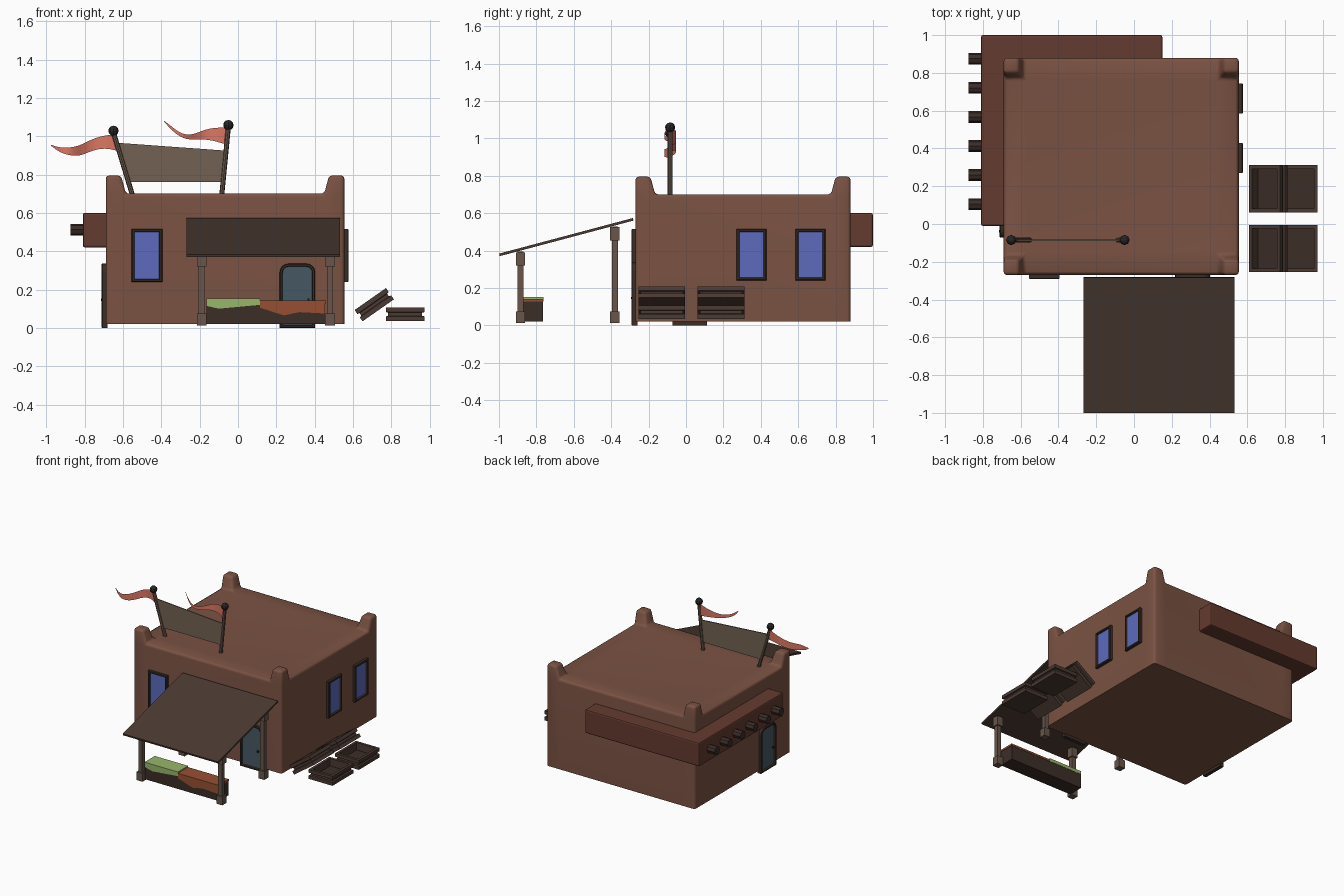
import bpy, bmesh, math
from mathutils import Vector

if "Cube" in bpy.data.objects:
    bpy.data.objects.remove(bpy.data.objects["Cube"])


def mat(name, r, g, b):
    m = bpy.data.materials.new(name)
    m.diffuse_color = [(c / 255) ** 2.2 for c in (r, g, b)] + [1]
    m.use_nodes = True
    m.node_tree.nodes["Principled BSDF"].inputs["Base Color"].default_value = m.diffuse_color
    return m


CLAY = mat("clay", 122, 83, 69)
BAND = mat("dark_clay", 100, 61, 51)
DARK = mat("dark_wood", 62, 49, 44)
WOOD = mat("wood", 104, 86, 76)
AWNING = mat("awning", 76, 60, 53)
GLASS = mat("glass", 92, 106, 186)
DOOR = mat("door", 72, 88, 100)
GREEN = mat("green_cloth", 150, 180, 108)
ORANGE = mat("orange_cloth", 150, 80, 54)
FLAG = mat("flag", 218, 118, 98)
BANNER = mat("banner", 114, 97, 83)
BLACK = mat("black", 42, 42, 42)


def make(name, bm, mats, loc=(0, 0, 0), rot=(0, 0, 0)):
    me = bpy.data.meshes.new(name)
    bm.to_mesh(me)
    bm.free()
    for m in mats:
        me.materials.append(m)
    ob = bpy.data.objects.new(name, me)
    ob.location, ob.rotation_euler = loc, rot
    bpy.context.collection.objects.link(ob)
    return ob


def loft(name, rings, mats, loc=(0, 0, 0), rot=(0, 0, 0)):
    """Skin rings of points and cap both ends; the last cap takes the last material."""
    bm = bmesh.new()
    vs = [[bm.verts.new(p) for p in ring] for ring in rings]
    n = len(rings[0])
    for a, b in zip(vs, vs[1:]):
        for i in range(n):
            j = (i + 1) % n
            bm.faces.new((a[i], a[j], b[j], b[i]))
    bm.faces.new(vs[0])
    bm.faces.new(vs[-1]).material_index = len(mats) - 1
    bmesh.ops.recalc_face_normals(bm, faces=bm.faces)
    return make(name, bm, mats, loc, rot)


def box(name, x, y, z, m, loc=(0, 0, 0), rot=(0, 0, 0)):
    rings = [[(x[0], y[0], k), (x[1], y[0], k), (x[1], y[1], k), (x[0], y[1], k)] for k in z]
    return loft(name, rings, [m], loc, rot)


def slab(name, outline, y0, y1, m):
    """Extrude an x-z outline along y."""
    return loft(name, [[(x, y, z) for x, z in outline] for y in (y0, y1)], [m])


def rod(name, a, b, r, sides, m):
    a, b = Vector(a), Vector(b)
    bm = bmesh.new()
    bmesh.ops.create_cone(bm, cap_ends=True, segments=sides, radius1=r, radius2=r, depth=(b - a).length)
    return make(name, bm, [m], (a + b) / 2, (b - a).to_track_quat('Z', 'Y').to_euler())


def smooth(ob, angle=40):
    bpy.ops.object.select_all(action='DESELECT')
    ob.select_set(True)
    bpy.context.view_layer.objects.active = ob
    bpy.ops.object.shade_smooth_by_angle(angle=math.radians(angle))


def outline(w, h, r, t):
    """Panel outline inset by t, with rounded top corners when r is set."""
    w, h = w / 2 - t, h - t
    pts = [(-w, t), (w, t)]
    if not r:
        return pts + [(w, h), (-w, h)]
    r -= t
    for cx, start in ((w - r, 0), (r - w, 90)):
        for k in range(5):
            a = math.radians(start + k * 22.5)
            pts.append((cx + r * math.cos(a), h - r + r * math.sin(a)))
    return pts


def opening(name, w, h, r, panel, loc, turn):
    """Framed window or door standing out from a wall."""
    steps = [(0, -0.01), (0, 0.018), (0.004, 0.022), (0.013, 0.022), (0.016, 0.010)]
    rings = [[(u, -d, v) for u, v in outline(w, h, r, t)] for t, d in steps]
    return loft(name, rings, [DARK, panel], loc, (0, 0, math.radians(turn)))


# Main building: a block whose four roof corners are pulled up into horns
X0, X1, Y0, Y1, ROOF, HORN = -0.69, 0.555, -0.27, 0.88, 0.70, 0.105
CX, CY = (X0 + X1) / 2, (Y0 + Y1) / 2
bm = bmesh.new()
bmesh.ops.create_cube(bm, size=1)
for v in bm.verts:
    v.co = (CX + v.co.x * (X1 - X0), CY + v.co.y * (Y1 - Y0), 0.02 + (v.co.z + 0.5) * (ROOF - 0.02))
for co, no in (((X0 + HORN, 0, 0), (1, 0, 0)), ((X1 - HORN, 0, 0), (1, 0, 0)),
               ((0, Y0 + HORN, 0), (0, 1, 0)), ((0, Y1 - HORN, 0), (0, 1, 0))):
    bmesh.ops.bisect_plane(bm, geom=bm.verts[:] + bm.edges[:] + bm.faces[:], plane_co=co, plane_no=no)
bm.normal_update()
corners = []
for f in bm.faces:
    c = f.calc_center_median()
    if f.normal.z > 0.9 and not X0 + HORN < c.x < X1 - HORN and not Y0 + HORN < c.y < Y1 - HORN:
        corners.append(f)
for f in bmesh.ops.extrude_discrete_faces(bm, faces=corners)["faces"]:
    for v in f.verts:
        v.co.z += 0.095
        if X0 + 0.01 < v.co.x < X1 - 0.01:
            v.co.x += math.copysign(0.025, v.co.x - CX)
        if Y0 + 0.01 < v.co.y < Y1 - 0.01:
            v.co.y += math.copysign(0.025, v.co.y - CY)
bmesh.ops.recalc_face_normals(bm, faces=bm.faces)
edges = [e for e in bm.edges if e.calc_face_angle(0) > 0.5 and max(v.co.z for v in e.verts) > 0.1]
bmesh.ops.bevel(bm, geom=edges, offset=0.018, segments=3, profile=0.5, affect='EDGES', clamp_overlap=True)
smooth(make("building", bm, [CLAY]))

# Band around the back left corner with protruding beam ends
band = box("corner_band", (-0.81, 0.15), (-0.01, 1.0), (0.42, 0.60), BAND)
bev = band.modifiers.new("bevel", 'BEVEL')
bev.width, bev.segments = 0.01, 2
for i in range(6):
    y = 0.105 + i * 0.154
    rod("beam_end", (-0.875, y, 0.512), (-0.79, y, 0.512), 0.031, 8, DARK)

# Windows
opening("front_window", 0.16, 0.275, 0, GLASS, (-0.475, Y0, 0.24), 0)
for y in (0.35, 0.665):
    opening("side_window", 0.16, 0.275, 0, GLASS, (X1, y, 0.24), 90)

# Doors with knobs
for name, loc, turn in (("front_door", (0.31, Y0, 0), 0), ("side_door", (X0, 0.02, 0), -90)):
    opening(name, 0.185, 0.335, 0.045, DOOR, loc, turn)
    box(name + "_knob", (0.052, 0.064), (-0.024, -0.005), (0.14, 0.152), BLACK, loc, (0, 0, math.radians(turn)))

# Sloped awning
slope = math.atan(0.266)
box("awning", (-0.4, 0.4), (-0.37, 0.37), (-0.007, 0.007), AWNING, (0.132, -0.64, 0.472), (slope, 0, 0))

# Awning posts with blocks at foot and head
for x in (-0.19, 0.48):
    for y in (-0.885, -0.38):
        top = 0.364 + (y + 1) * 0.266
        for part, w, z in (("post", 0.016, (0.02, top)), ("post_foot", 0.025, (0.012, 0.075)),
                           ("post_head", 0.025, (top - 0.075, top - 0.004))):
            box(part, (x - w, x + w), (y - w, y + w), z, WOOD)

# Market counter with two draped cloths
box("counter", (-0.165, 0.455), (-0.88, -0.765), (0.02, 0.13), DARK)
box("green_cloth_top", (-0.165, 0.115), (-0.886, -0.763), (0.128, 0.152), GREEN)
slab("green_cloth_drape", [(-0.165, 0.115), (-0.10, 0.10), (0.115, 0.12), (0.115, 0.13), (-0.165, 0.13)],
     -0.886, -0.879, GREEN)
box("orange_cloth_top", (0.115, 0.458), (-0.886, -0.763), (0.128, 0.142), ORANGE)
slab("orange_cloth_drape", [(0.115, 0.105), (0.24, 0.065), (0.32, 0.082), (0.455, 0.075), (0.455, 0.13),
                            (0.115, 0.13)], -0.886, -0.879, ORANGE)

# Open crates: in each pair one lies flat and one leans on it
profile = [(0, 0), (0, 0.025), (0.012, 0.028), (0.012, 0.044), (0, 0.047), (0, 0.072), (0.02, 0.072), (0.02, 0.015)]
rings = []
for t, z in profile:
    w, d = 0.1 - t, 0.125 - t
    rings.append([(-w, -d, z - 0.036), (w, -d, z - 0.036), (w, d, z - 0.036), (-w, d, z - 0.036)])
for y in (-0.13, 0.187):
    loft("flat_crate", rings, [AWNING, DARK], (0.872, y, 0.071))
    loft("leaning_crate", rings, [AWNING, DARK], (0.711, y, 0.121), (0, math.radians(-35), 0))

# Roof poles with ball tips and a banner stretched between them
SY = -0.085
for foot, tip in (((-0.55, SY, 0.69), (-0.65, SY, 1.02)), ((-0.085, SY, 0.69), (-0.05, SY, 1.05))):
    rod("pole", foot, tip, 0.013, 8, WOOD)
    bm = bmesh.new()
    bmesh.ops.create_uvsphere(bm, u_segments=8, v_segments=6, radius=0.027)
    make("pole_ball", bm, [BLACK], (tip[0], SY, tip[2] + 0.008))
slab("banner", [(-0.565, 0.76), (-0.08, 0.76), (-0.065, 0.925), (-0.62, 0.965)], SY - 0.004, SY + 0.004, BANNER)

# Waving pennants: stations of x, top z, bottom z
sway = (-0.085, -0.055, -0.048, -0.085, -0.125, -0.105, -0.08)
left = ((-0.635, 1.01, 0.925), (-0.695, 1.005, 0.94), (-0.765, 0.985, 0.925), (-0.825, 0.95, 0.895),
        (-0.88, 0.94, 0.90), (-0.93, 0.94, 0.915), (-0.975, 0.955, 0.95))
right = ((-0.055, 1.045, 0.955), (-0.12, 1.045, 0.975), (-0.175, 1.035, 0.985), (-0.24, 1.005, 0.98),
         (-0.295, 1.01, 0.99), (-0.345, 1.05, 1.03), (-0.385, 1.08, 1.075))
for name, stations in (("left_pennant", left), ("right_pennant", right)):
    bm = bmesh.new()
    cols = [[bm.verts.new((x, y, z)) for z in (hi, lo)] for (x, hi, lo), y in zip(stations, sway)]
    for a, b in zip(cols, cols[1:]):
        bm.faces.new((a[0], a[1], b[1], b[0]))
    ob = make(name, bm, [FLAG])
    smooth(ob, 180)
    sub = ob.modifiers.new("subdivision", 'SUBSURF')
    sub.levels = sub.render_levels = 2
    sub.boundary_smooth = 'PRESERVE_CORNERS'
